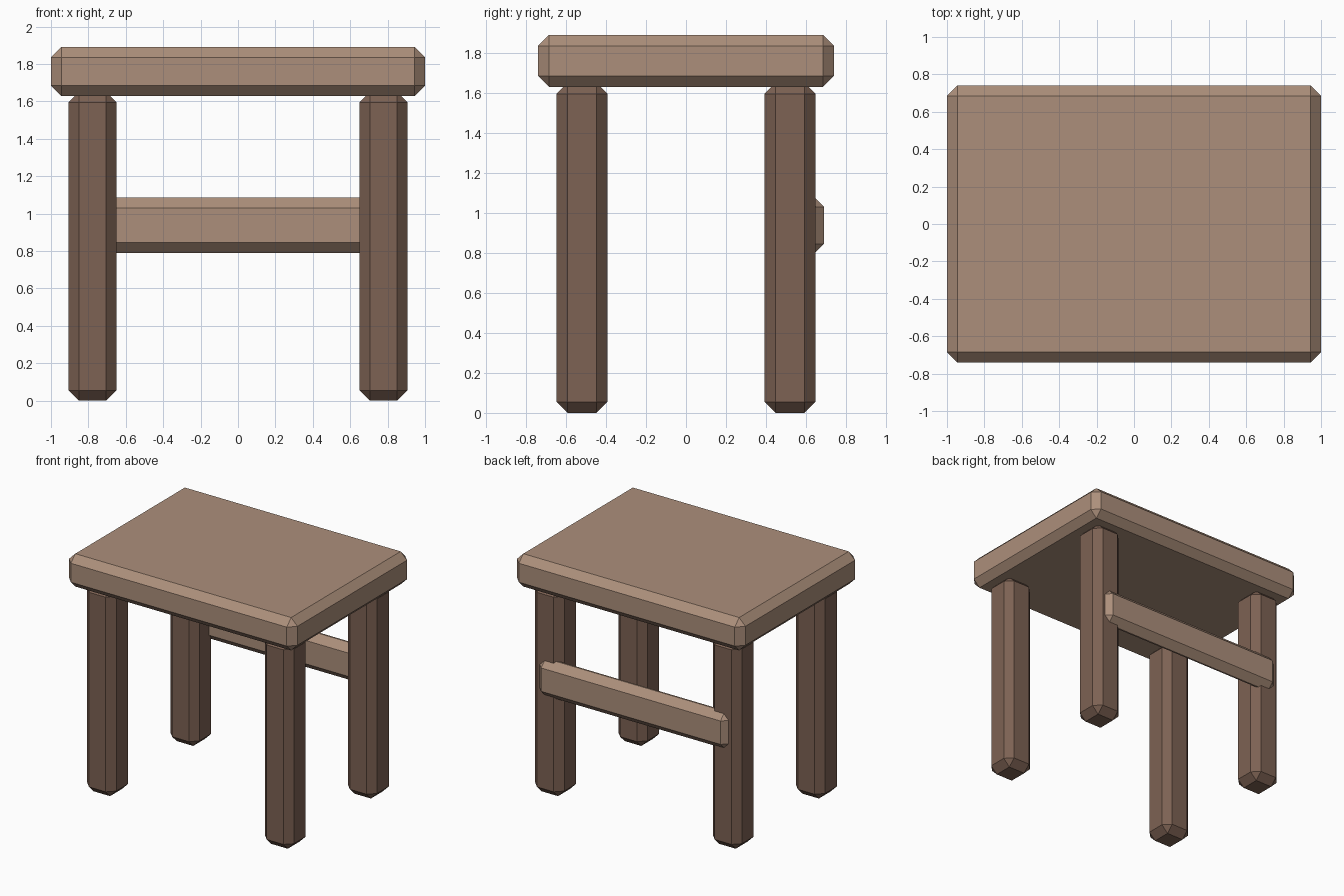
import bpy

if "Cube" in bpy.data.objects:
    bpy.data.objects.remove(bpy.data.objects["Cube"])


def material(name, color):
    m = bpy.data.materials.new(name)
    m.diffuse_color = (*color, 1.0)
    m.use_nodes = True
    m.node_tree.nodes["Principled BSDF"].inputs["Base Color"].default_value = m.diffuse_color
    return m


light_wood = material("light_wood", (0.413, 0.275, 0.198))
dark_wood = material("dark_wood", (0.205, 0.122, 0.087))


def chamfered_box(name, lo, hi, mat, chamfer=0.055):
    """Box between two corners with flat single-segment chamfers."""
    centre = [(a + b) / 2 for a, b in zip(lo, hi)]
    bpy.ops.mesh.primitive_cube_add(size=1, location=centre)
    ob = bpy.context.object
    ob.name = name
    ob.scale = [b - a for a, b in zip(lo, hi)]
    bpy.ops.object.transform_apply(location=False, rotation=False, scale=True)
    bevel = ob.modifiers.new("chamfer", 'BEVEL')
    bevel.width = chamfer
    bevel.segments = 1
    bevel.limit_method = 'NONE'
    ob.data.materials.append(mat)
    return ob


# Slab seat
chamfered_box("seat", (-1, -0.74, 1.63), (1, 0.74, 1.89), light_wood)

# Four square legs, their tops sunk slightly into the seat
LEG_X, LEG_Y, HALF = 0.778, 0.52, 0.128
for side, sx in (("left", -1), ("right", 1)):
    for end, sy in (("front", -1), ("back", 1)):
        x, y = sx * LEG_X, sy * LEG_Y
        chamfered_box(f"{end}_{side}_leg", (x - HALF, y - HALF, 0),
                      (x + HALF, y + HALF, 1.65), dark_wood)

# Rail joining the back legs
chamfered_box("back_rail", (-0.84, 0.567, 0.79), (0.84, 0.69, 1.085), light_wood)
